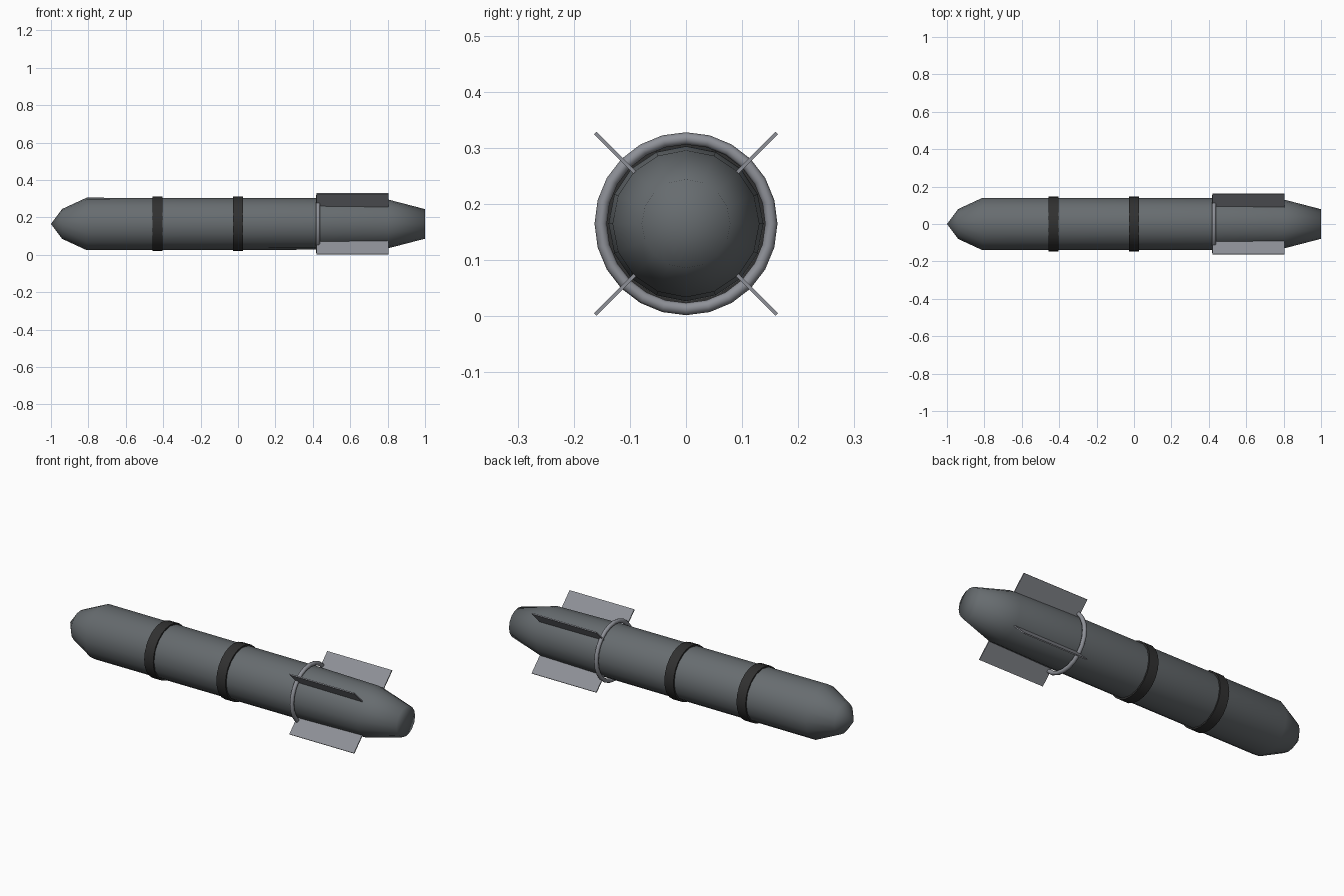
import bpy
import bmesh
from math import pi, cos, sin
from mathutils import Matrix, Vector

if "Cube" in bpy.data.objects:
    bpy.data.objects.remove(bpy.data.objects["Cube"])

AXIS_Z = 0.165  # height of the long axis


def material(name, color):
    m = bpy.data.materials.new(name)
    m.use_nodes = True
    m.diffuse_color = (*color, 1)
    m.node_tree.nodes["Principled BSDF"].inputs["Base Color"].default_value = (*color, 1)
    return m


body_gray = material("body gray", (0.135, 0.15, 0.16))
band_black = material("band black", (0.03, 0.03, 0.03))
fin_gray = material("fin gray", (0.27, 0.28, 0.31))


def finish(name, bm, mat, smooth=True):
    bmesh.ops.recalc_face_normals(bm, faces=bm.faces)
    mesh = bpy.data.meshes.new(name)
    bm.to_mesh(mesh)
    bm.free()
    for p in mesh.polygons:
        p.use_smooth = smooth
    mesh.materials.append(mat)
    obj = bpy.data.objects.new(name, mesh)
    obj.location.z = AXIS_Z
    bpy.context.collection.objects.link(obj)
    return obj


def lathe(name, profile, mat, sides, closed=False):
    """Revolve (x, radius) points about the x axis."""
    bm = bmesh.new()
    verts = [bm.verts.new((x, 0, r)) for x, r in profile]
    pairs = list(zip(verts, verts[1:]))
    if closed:
        pairs.append((verts[-1], verts[0]))
    edges = [bm.edges.new(p) for p in pairs]
    bmesh.ops.spin(bm, geom=verts + edges, cent=(0, 0, 0), axis=(1, 0, 0),
                   angle=2 * pi, steps=sides)
    bmesh.ops.remove_doubles(bm, verts=bm.verts, dist=0.0005)
    return finish(name, bm, mat)


# Casing: pointed nose, straight barrel, tapered tail with a flat end
lathe("casing", [(-1, 0), (-0.94, 0.08), (-0.81, 0.14), (0.42, 0.138),
                 (0.8, 0.131), (1, 0.079), (1, 0)], body_gray, 16)

# Two dark bands round the barrel
for label, x in (("front", -0.43), ("middle", 0.0)):
    band = lathe(label + "_band",
                 [(x - 0.027, 0.13), (x - 0.027, 0.146), (x + 0.027, 0.146), (x + 0.027, 0.13)],
                 band_black, 24, closed=True)
    bpy.ops.object.select_all(action="DESELECT")
    band.select_set(True)
    bpy.context.view_layer.objects.active = band
    bpy.ops.object.shade_smooth_by_angle(angle=pi / 6)

# Round collar in front of the fins
circle = [(0.428 + 0.011 * cos(i * pi / 4), 0.152 + 0.011 * sin(i * pi / 4)) for i in range(8)]
lathe("fin_collar", circle, fin_gray, 24, closed=True)

# Four thin diagonal fins
for i, label in enumerate(("upper_back", "lower_back", "lower_front", "upper_front")):
    bm = bmesh.new()
    bmesh.ops.create_cube(bm, size=1)
    bmesh.ops.scale(bm, vec=Vector((0.385, 0.006, 0.11)), verts=bm.verts)
    bmesh.ops.translate(bm, vec=Vector((0.613, 0, 0.174)), verts=bm.verts)
    turn = Matrix.Rotation(-pi / 4 - i * pi / 2, 3, "X")
    bmesh.ops.rotate(bm, cent=(0, 0, 0), matrix=turn, verts=bm.verts)
    finish(label + "_fin", bm, fin_gray, smooth=False)
